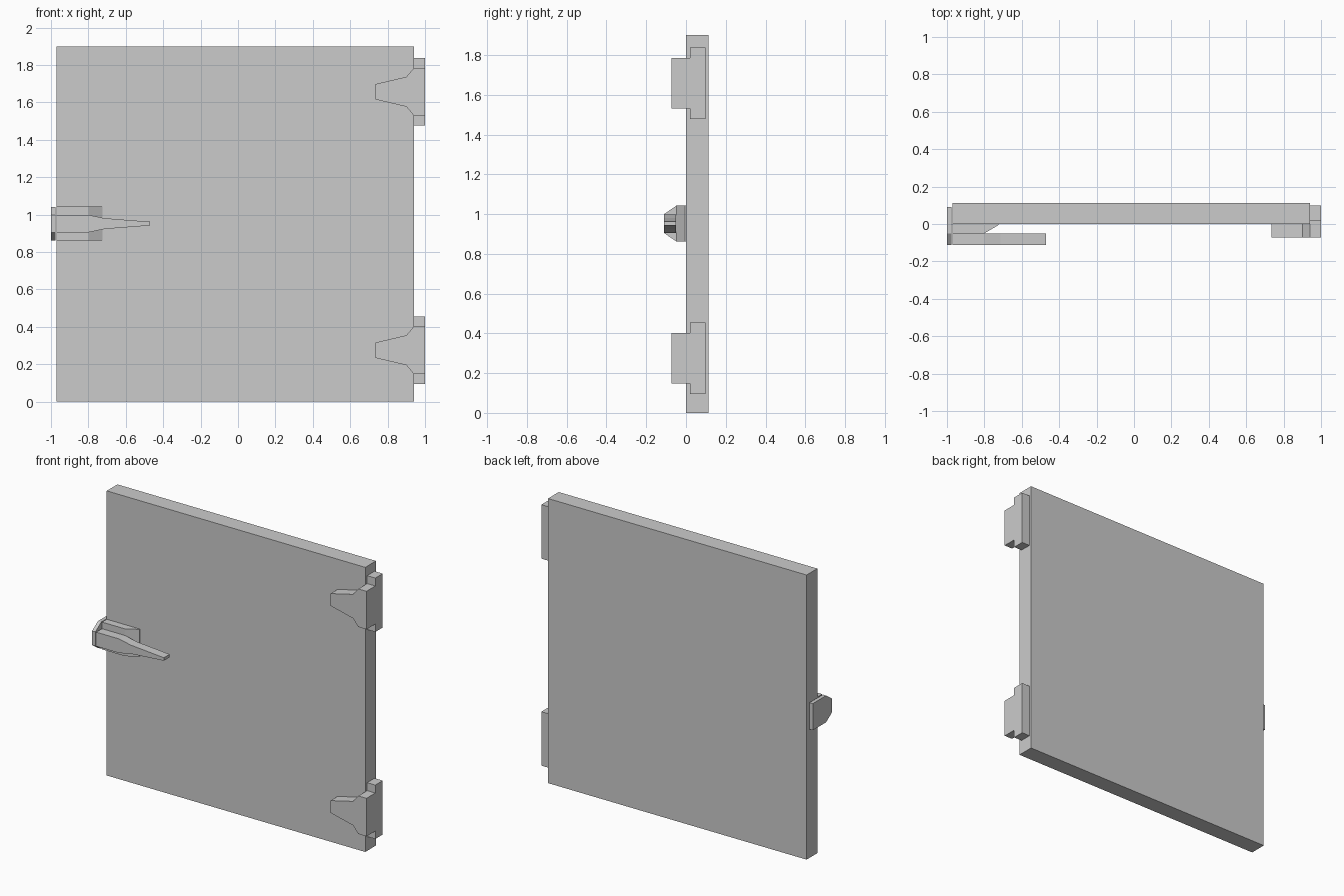
import bpy, bmesh

if "Cube" in bpy.data.objects:
    bpy.data.objects.remove(bpy.data.objects["Cube"])


def prism(name, pts, axis, a, b):
    """Extrude a 2D profile along an axis from a to b.
    Profile coordinates: X -> (y, z), Y -> (x, z), Z -> (x, y)."""
    i = "XYZ".index(axis)

    def place(p, d):
        c = list(p)
        c.insert(i, d)
        return c

    bm = bmesh.new()
    lo = [bm.verts.new(place(p, a)) for p in pts]
    hi = [bm.verts.new(place(p, b)) for p in pts]
    bm.faces.new(lo)
    bm.faces.new(hi)
    n = len(pts)
    for k in range(n):
        j = (k + 1) % n
        bm.faces.new((lo[k], lo[j], hi[j], hi[k]))
    bmesh.ops.recalc_face_normals(bm, faces=bm.faces)
    me = bpy.data.meshes.new(name)
    bm.to_mesh(me)
    bm.free()
    ob = bpy.data.objects.new(name, me)
    bpy.context.collection.objects.link(ob)
    return ob


def symmetric(half, centre):
    """Close a profile from (u, half height) points mirrored about a height."""
    return ([(u, centre + h) for u, h in half]
            + [(u, centre - h) for u, h in reversed(half)])


# Door panel
prism("door_panel", [(-0.97, 0), (0.94, 0), (0.94, 1.9), (-0.97, 1.9)], "Y", 0, 0.113)

# Two hinges: tapered leaf on the front, stepped knuckle on the edge
for label, z in (("upper", 1.657), ("lower", 0.275)):
    leaf = [(0.735, 0.041), (0.9, 0.08), (0.94, 0.127)]
    prism(f"{label}_hinge_leaf", symmetric(leaf, z), "Y", -0.073, 0)
    knuckle = [(-0.073, 0.127), (0.02, 0.127), (0.02, 0.18), (0.098, 0.18)]
    prism(f"{label}_hinge_knuckle", symmetric(knuckle, z), "X", 0.94, 1.0)

# Latch: wedge-ended mount, tapered lever and chamfered edge plate
zc = 0.952
prism("latch_mount", [(-0.97, 0), (-0.97, -0.05), (-0.8, -0.05), (-0.725, -0.006), (-0.725, 0)],
      "Z", zc - 0.091, zc + 0.091)
lever = [(-0.97, 0.047), (-0.8, 0.047), (-0.715, 0.029), (-0.47, 0.01)]
prism("latch_lever", symmetric(lever, zc), "Y", -0.111, -0.05)
plate = [(-0.111, 0.047), (-0.05, 0.089), (0.09, 0.089)]
prism("latch_edge_plate", symmetric(plate, zc), "X", -1.0, -0.976)
